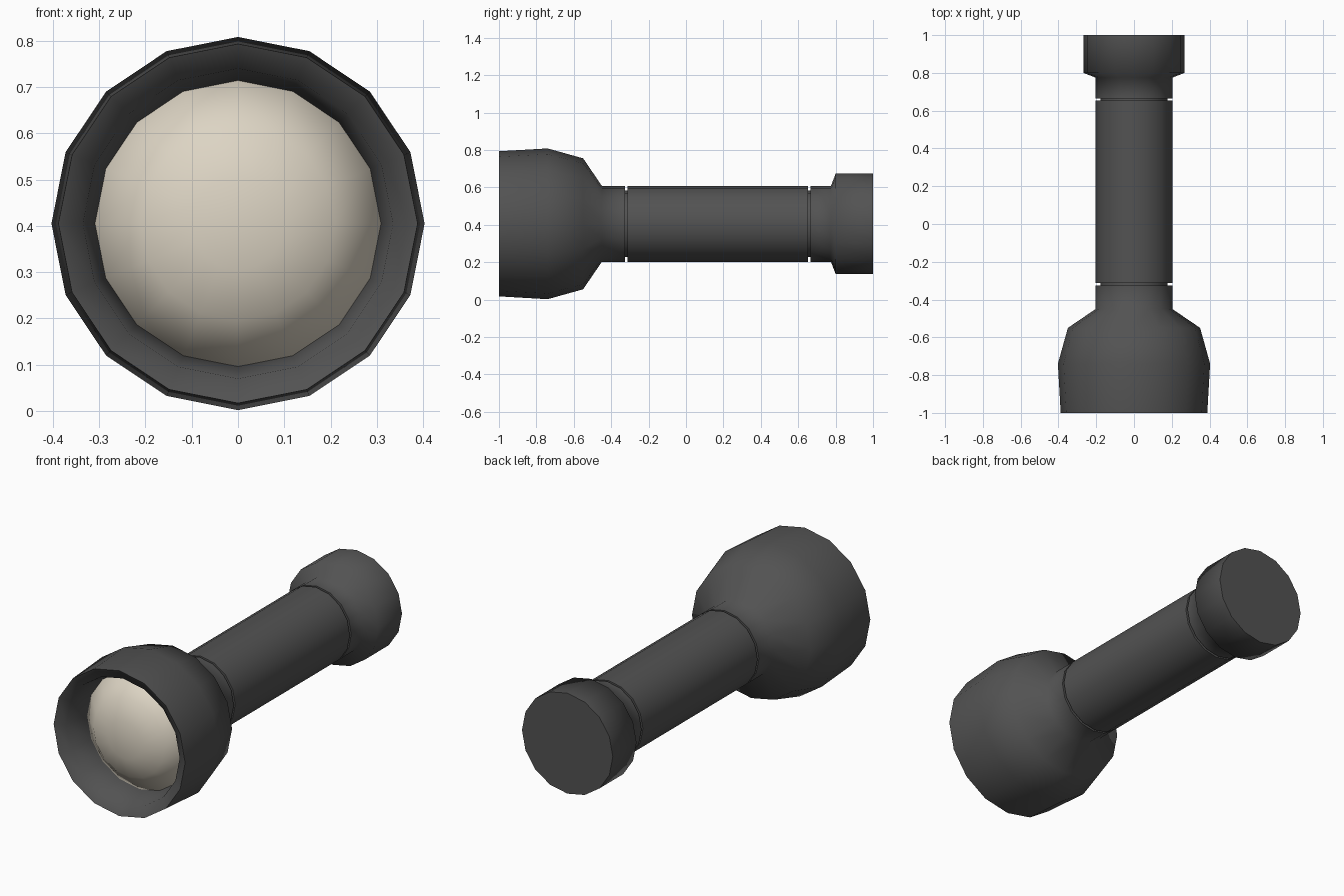
import bpy, bmesh, math

if "Cube" in bpy.data.objects:
    bpy.data.objects.remove(bpy.data.objects["Cube"])

SIDES = 16
AXIS_Z = 0.405


def material(name, rgb):
    m = bpy.data.materials.new(name)
    m.diffuse_color = (*rgb, 1)
    m.use_nodes = True
    m.node_tree.nodes["Principled BSDF"].inputs["Base Color"].default_value = m.diffuse_color
    return m


dark = material("dark grey plastic", (0.085, 0.085, 0.085))
cream = material("cream glass", (0.72, 0.66, 0.55))


def lathe(name, profile, mat, angle=70):
    """Revolve (y, radius) points about the torch axis; radius 0 closes to a point."""
    bm = bmesh.new()
    rings = []
    for y, r in profile:
        if r == 0:
            rings.append([bm.verts.new((0, y, AXIS_Z))] * SIDES)
        else:
            rings.append([bm.verts.new((r * math.sin(a), y, AXIS_Z + r * math.cos(a)))
                          for a in (2 * math.pi * i / SIDES for i in range(SIDES))])
    for a, b in zip(rings, rings[1:]):
        for i in range(SIDES):
            j = (i + 1) % SIDES
            quad = list(dict.fromkeys((a[i], a[j], b[j], b[i])))
            bm.faces.new(quad)
    bmesh.ops.recalc_face_normals(bm, faces=bm.faces)
    me = bpy.data.meshes.new(name)
    bm.to_mesh(me)
    bm.free()
    me.materials.append(mat)
    ob = bpy.data.objects.new(name, me)
    bpy.context.collection.objects.link(ob)
    bpy.ops.object.select_all(action='DESELECT')
    ob.select_set(True)
    bpy.context.view_layer.objects.active = ob
    bpy.ops.object.shade_smooth_by_angle(angle=math.radians(angle))
    return ob


# Lamp head with rounded bell, lip and recessed inner wall
lathe("lamp_head", [(-0.80, 0), (-0.80, 0.309), (-0.83, 0.309), (-0.97, 0.335), (-1.0, 0.388),
                    (-0.74, 0.403), (-0.55, 0.35), (-0.45, 0.203),
                    (-0.325, 0.203), (-0.325, 0)], dark)

# Domed lens
lathe("lens", [(-0.81, 0), (-0.81, 0.309), (-0.83, 0.309), (-0.92, 0.21),
               (-0.955, 0.10), (-0.96, 0)], cream, 50)

# Handle tube
lathe("handle", [(-0.313, 0), (-0.313, 0.203), (0.653, 0.203), (0.653, 0)], dark)

# Thin recessed joints either side of the handle
for name, y in (("front_joint", -0.319), ("rear_joint", 0.659)):
    lathe(name, [(y - 0.02, 0), (y - 0.02, 0.177), (y + 0.02, 0.177), (y + 0.02, 0)], dark)

# Tail cap
lathe("tail_cap", [(0.665, 0), (0.665, 0.203), (0.775, 0.203), (0.80, 0.268),
                   (1.0, 0.268), (1.0, 0)], dark)
